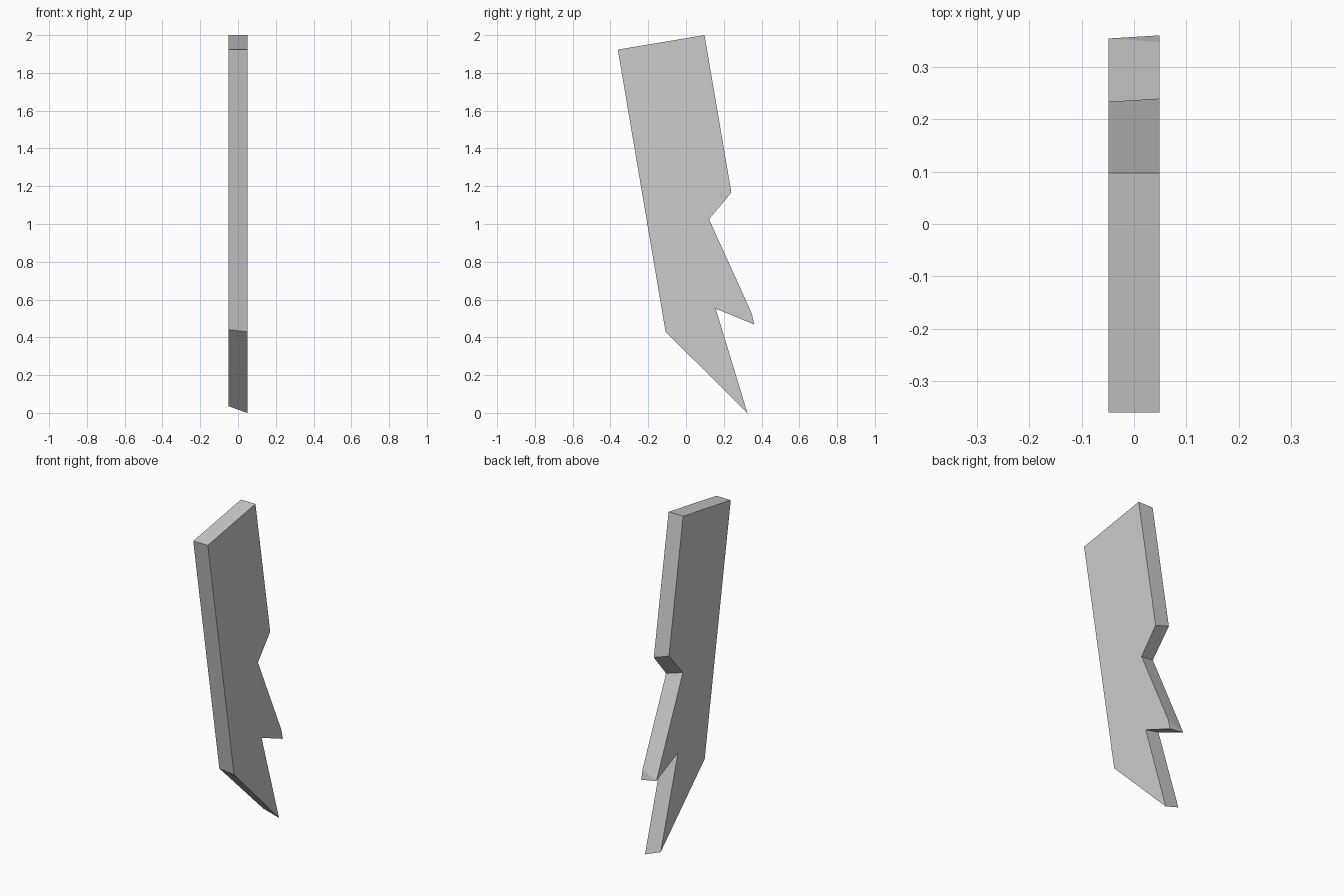
import bpy, bmesh

if "Cube" in bpy.data.objects:
    bpy.data.objects.remove(bpy.data.objects["Cube"])

HALF = 0.049  # half thickness of the plank

# Outlines (y, z) of the two broad faces; the broken ends slant through the thickness
right_side = [(-0.361, 1.923), (0.098, 2.0), (0.24, 1.167), (0.122, 1.025),
              (0.348, 0.527), (0.361, 0.468), (0.157, 0.552), (0.325, 0.0),
              (-0.108, 0.429)]
left_side = [(-0.361, 1.923), (0.098, 2.0), (0.234, 1.2), (0.1, 1.048),
             (0.355, 0.484), (0.355, 0.484), (0.147, 0.577), (0.314, 0.035),
             (-0.11, 0.441)]

bm = bmesh.new()
right = [bm.verts.new((HALF, y, z)) for y, z in right_side]
left = [bm.verts.new((-HALF, y, z)) for y, z in left_side]

# Broad faces and the edge band joining them
bm.faces.new(right)
bm.faces.new(left[::-1])
n = len(right)
for i in range(n):
    j = (i + 1) % n
    bm.faces.new((right[i], left[i], left[j], right[j]))

# The splinter tip is a single point on the left side
bmesh.ops.remove_doubles(bm, verts=bm.verts[:], dist=0.0001)
bmesh.ops.recalc_face_normals(bm, faces=bm.faces[:])

mesh = bpy.data.meshes.new("broken_plank")
bm.to_mesh(mesh)
bm.free()
plank = bpy.data.objects.new("broken_plank", mesh)
bpy.context.collection.objects.link(plank)
